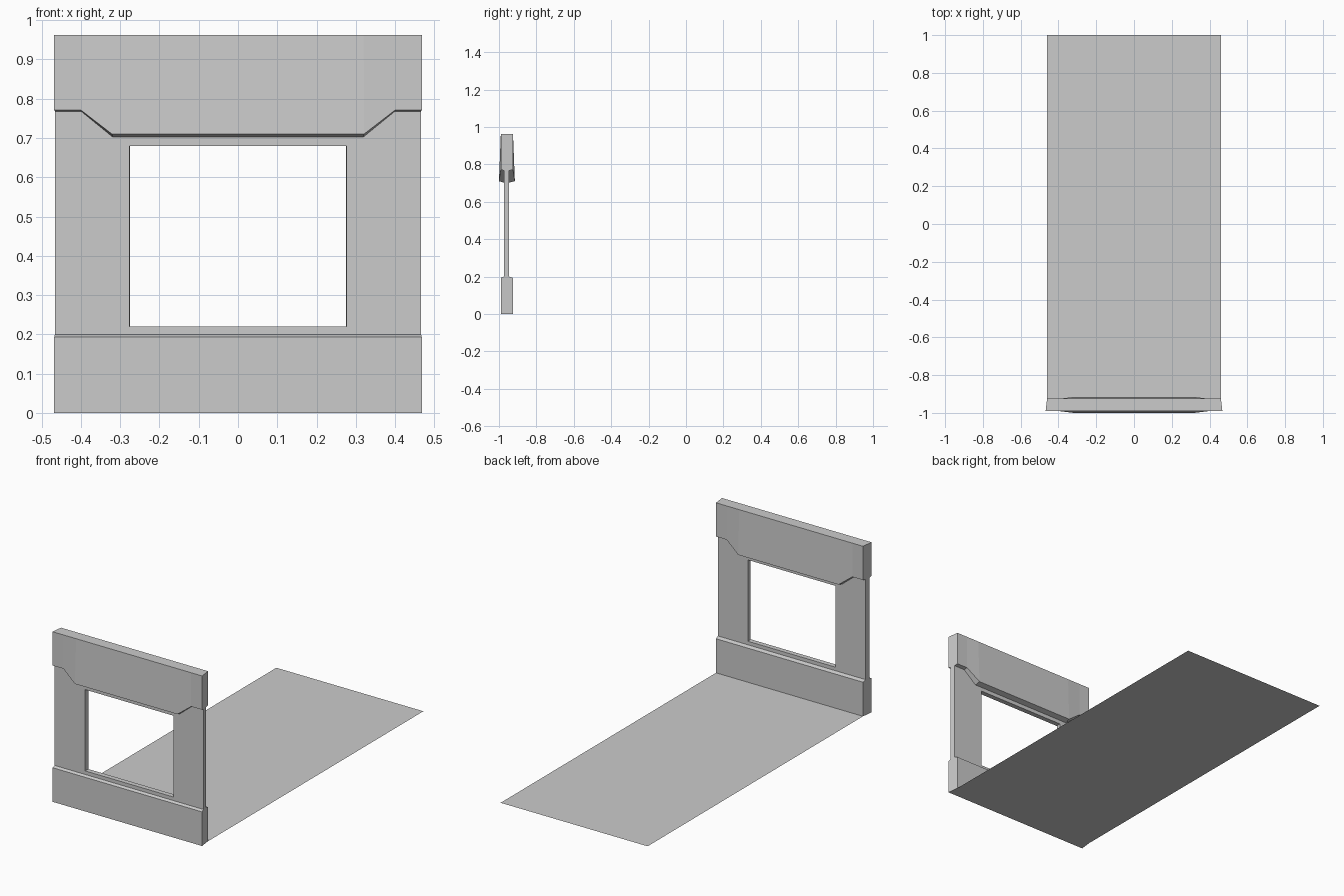
import bpy

if "Cube" in bpy.data.objects:
    bpy.data.objects.remove(bpy.data.objects["Cube"], do_unlink=True)

GREY = (0.6, 0.6, 0.6, 1)
mat = bpy.data.materials.new("plain_grey")
mat.use_nodes = True
mat.diffuse_color = GREY
mat.node_tree.nodes["Principled BSDF"].inputs["Base Color"].default_value = GREY

FRONT, BACK = -0.99, -0.925      # thick parts of the wall
INNER_F, INNER_B = -0.974, -0.946  # thin middle panel
HALF = 0.468


def make(name, verts, faces):
    mesh = bpy.data.meshes.new(name)
    mesh.from_pydata(verts, [], faces)
    mesh.materials.append(mat)
    obj = bpy.data.objects.new(name, mesh)
    bpy.context.collection.objects.link(obj)
    return obj


def taper(x, y):
    # the outer sides narrow slightly towards the back
    return x * (1 - 0.26 * (y - FRONT))


def loft(name, columns):
    """Skin a list of (x, [(y, z), ...]) cross-sections and cap both ends."""
    n = len(columns[0][1])
    verts = [(taper(x, y), y, z) for x, loop in columns for y, z in loop]
    faces = [tuple(range(n)), tuple(reversed(range(len(verts) - n, len(verts))))]
    for c in range(len(columns) - 1):
        for i in range(n):
            j = (i + 1) % n
            a, b = c * n, (c + 1) * n
            faces.append((a + j, a + i, b + i, b + j))
    return make(name, verts, faces)


# Floor sheet
make("floor", [(-0.46, BACK, 0), (0.46, BACK, 0), (0.46, 1, 0), (-0.46, 1, 0)],
     [(0, 1, 2, 3)])

# Base plinth with a sloped ledge on each face
plinth = [(FRONT, 0), (FRONT, 0.193), (INNER_F, 0.2),
          (INNER_B, 0.2), (BACK, 0.193), (BACK, 0)]
loft("base_plinth", [(-HALF, plinth), (HALF, plinth)])


# Header, deeper in its lowered middle and bevelled along its lower edge
def header_section(low, lip, bulge):
    return [(FRONT, 0.962), (FRONT - bulge, low + lip), (INNER_F, low),
            (INNER_B, low), (BACK + bulge, low + lip), (BACK, 0.962)]


end = header_section(0.767, 0.004, 0.0)
middle = header_section(0.702, 0.008, 0.01)
half = [(0.32, middle), (0.4, end), (HALF, end)]
loft("header", [(-x, s) for x, s in reversed(half)] + half)


# Thin panel with the window opening
def rectangle(hx, z0, z1, y):
    x = taper(hx, y)
    return [(-x, y, z0), (x, y, z0), (x, y, z1), (-x, y, z1)]


rings = [(HALF, 0.2, 0.767, INNER_F), (0.278, 0.22, 0.68, INNER_F),
         (0.278, 0.22, 0.68, INNER_B), (HALF, 0.2, 0.767, INNER_B)]
verts = [v for r in rings for v in rectangle(*r)]
faces = []
for r in range(4):
    a, b = r * 4, (r + 1) % 4 * 4
    for i in range(4):
        j = (i + 1) % 4
        faces.append((a + i, a + j, b + j, b + i))
make("window_panel", verts, faces)
